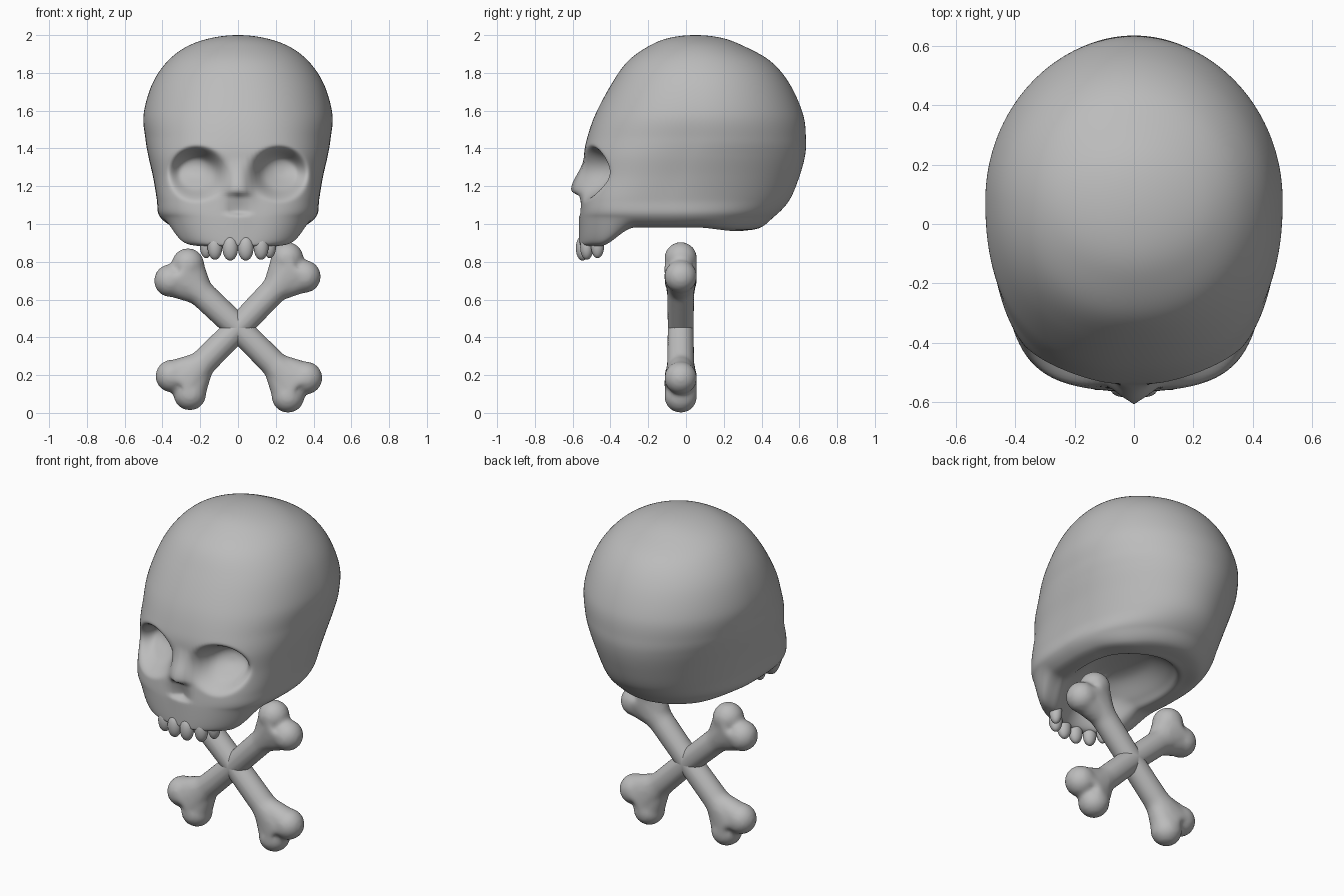
import bpy, bmesh, math
from mathutils import Vector

cube = bpy.data.objects.get("Cube")
if cube:
    bpy.data.objects.remove(cube)

bone_mat = bpy.data.materials.new("bone_grey")
bone_mat.use_nodes = True
GREY = (0.5, 0.5, 0.5, 1)
bone_mat.diffuse_color = GREY
bone_mat.node_tree.nodes["Principled BSDF"].inputs["Base Color"].default_value = GREY


def finish(bm, name):
    bmesh.ops.recalc_face_normals(bm, faces=bm.faces)
    for f in bm.faces:
        f.smooth = True
    mesh = bpy.data.meshes.new(name)
    bm.to_mesh(mesh)
    bm.free()
    mesh.materials.append(bone_mat)
    obj = bpy.data.objects.new(name, mesh)
    bpy.context.collection.objects.link(obj)
    return obj


def smoothstep(a, b, v):
    t = max(0, min(1, (v - a) / (b - a)))
    return t * t * (3 - 2 * t)


def catmull(p, q, r, s, t):
    return [0.5 * (2*b + (c - a)*t + (2*a - 5*b + 4*c - d)*t*t + (3*b - a - 3*c + d)*t**3)
            for a, b, c, d in zip(p, q, r, s)]


# Skull cross-sections: height, half width, front y, back y, widest y, front squareness
SECTIONS = [
    (2.0, 0, .05, .05, .05, 2),
    (1.985, .14, -.09, .19, .05, 2),
    (1.94, .27, -.2, .31, .06, 2),
    (1.86, .375, -.31, .45, .07, 2.1),
    (1.74, .455, -.395, .55, .08, 2.2),
    (1.58, .5, -.48, .62, .08, 2.3),
    (1.45, .49, -.525, .635, .07, 2.5),
    (1.36, .475, -.54, .63, .03, 2.7),
    (1.25, .45, -.535, .6, -.02, 3),
    (1.13, .43, -.55, .55, -.08, 3.3),
    (1.05, .42, -.56, .48, -.08, 3.2),
    (1.0, .37, -.565, .4, -.08, 2.8),
    (.985, .31, -.56, .31, -.1, 2.4),
    (.985, .27, -.53, .26, -.1, 2.2),
    (1.02, .23, -.46, .21, -.1, 2),
    (1.1, .13, -.3, .08, -.1, 2),
    (1.12, 0, -.1, -.1, -.1, 2),
]


def sculpt(x, y, z):
    """Press in the eye sockets and nose opening, raise the nose, drop the jaw."""
    if y < -.2 and z > .99:
        ex, ez = (abs(x) - .22) / .15, (z - 1.265) / .14
        r = math.hypot(ex, ez)
        inner = math.hypot(ex * .95, ez - .15)
        socket = .6 * smoothstep(1.1, .55, r) + .4 * smoothstep(1, .1, inner)
        front = smoothstep(-.2, -.42, y)
        up = smoothstep(1.36, 1.19, z) if z > 1.19 else math.exp(-((1.19 - z) / .1) ** 2)
        nose = .09 * up * math.exp(-(x / .05) ** 2)
        hole = math.hypot(x / (.048 - .2 * max(0, z - 1.1)), (z - 1.105) / .065)
        dip = .08 * smoothstep(1.05, .55, hole)
        y += front * ((.15 + .04 * ez) * socket - nose + dip)
    low = smoothstep(1.04, .985, z)
    z -= low * (.1 * smoothstep(-.27, -.46, y) + .02 * smoothstep(.05, .28, y))
    return x, y, z


SEGS, STEPS = 192, 11
z1, w1, f1, b1, c1, n1 = SECTIONS[1]
keys = [(z1, -w1, b1, f1, c1, n1)] + SECTIONS
z1, w1, f1, b1, c1, n1 = SECTIONS[-2]
keys.append((z1, -w1, b1, f1, c1, n1))
rows = []
for i in range(len(SECTIONS) - 1):
    for s in range(STEPS):
        rows.append(catmull(*keys[i:i + 4], s / STEPS))

bm = bmesh.new()
rings = []
for z, w, yf, yb, yc, n in rows[1:]:
    ring = []
    for k in range(SEGS):
        a = 2 * math.pi * k / SEGS
        c, s = math.cos(a), math.sin(a)
        p = 2 / n if s < 0 else 1
        x = math.copysign(w * abs(c) ** p, c)
        y = yc + ((yb - yc) * s if s >= 0 else (yf - yc) * abs(s) ** p)
        ring.append(bm.verts.new(sculpt(x, y, z)))
    rings.append(ring)
for lo, hi in zip(rings, rings[1:]):
    for k in range(SEGS):
        m = (k + 1) % SEGS
        bm.faces.new((lo[k], lo[m], hi[m], hi[k]))
bm.faces.new(rings[0])
bm.faces.new(rings[-1])
skull = finish(bm, "skull")
soften = skull.modifiers.new("soften", "SMOOTH")
soften.factor, soften.iterations = .5, 4

# Upper teeth, mirrored left and right
for side, label in ((1, "left"), (-1, "right")):
    for i, (x, y, z, r) in enumerate([(.041, -.548, .872, .041), (.122, -.525, .877, .039),
                                      (.168, -.468, .885, .034)]):
        bm = bmesh.new()
        bmesh.ops.create_uvsphere(bm, u_segments=24, v_segments=16, radius=1)
        for v in bm.verts:
            v.co = Vector((side * (x + v.co.x * r), y + v.co.y * .035, z + v.co.z * .066))
        finish(bm, f"{label}_tooth_{i + 1}")

# Crossed bones: tapered shafts with two knobs on each end, fused and softened
DEPTH = -.028
CENTRE = Vector((0, DEPTH, .45))


def cone(bm, a, b, r1, r2):
    d = b - a
    mat = d.to_track_quat("Z", "Y").to_matrix().to_4x4()
    mat.translation = (a + b) / 2
    bmesh.ops.create_cone(bm, cap_ends=True, segments=32, radius1=r1, radius2=r2,
                          depth=d.length, matrix=mat)


def long_bone(name, ends):
    bm = bmesh.new()
    for pair in ends:
        knobs = [Vector((x, DEPTH, z)) for x, z in pair]
        middle = (knobs[0] + knobs[1]) / 2
        neck = CENTRE.lerp(middle, .6)
        cone(bm, CENTRE - (neck - CENTRE) * .2, neck, .069, .072)
        cone(bm, neck, middle, .072, .1)
        for k in knobs:
            cone(bm, neck, k, .06, .082)
            ball = bmesh.ops.create_uvsphere(bm, u_segments=32, v_segments=20, radius=.087)
            bmesh.ops.translate(bm, verts=ball["verts"], vec=k)
    for v in bm.verts:
        if abs(v.co.y - DEPTH) > .088:
            v.co.y = DEPTH + math.copysign(.088, v.co.y - DEPTH)
    obj = finish(bm, name)
    fuse = obj.modifiers.new("fuse", "REMESH")
    fuse.mode, fuse.voxel_size, fuse.use_smooth_shade = "VOXEL", .012, True
    soft = obj.modifiers.new("soften", "SMOOTH")
    soft.factor, soft.iterations = .5, 10


long_bone("rising_bone", [[(.26, .818), (.352, .722)], [(-.255, .1), (-.35, .195)]])
long_bone("falling_bone", [[(-.265, .785), (-.358, .70)], [(.265, .087), (.36, .185)]])
